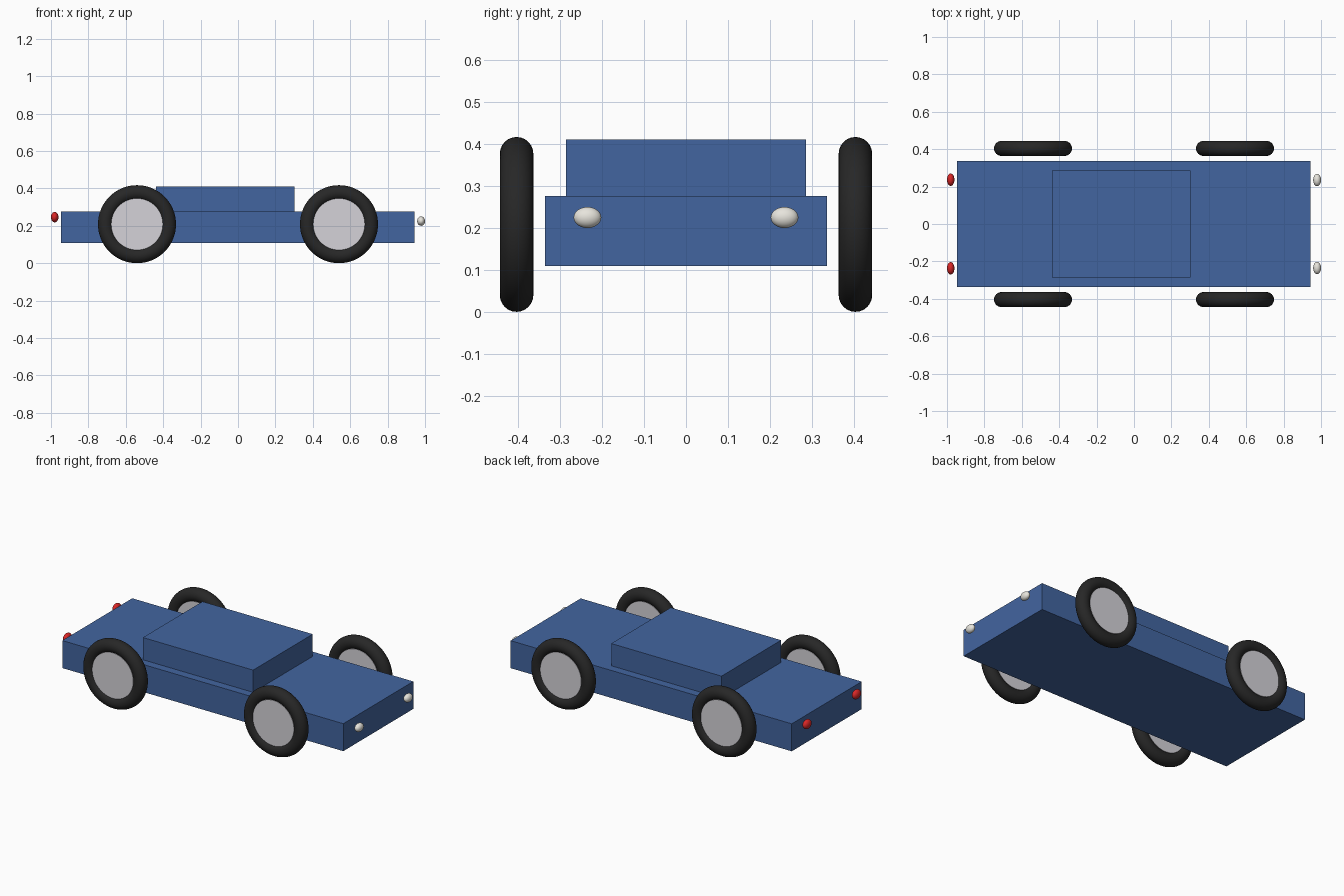
import bpy
from math import radians

if "Cube" in bpy.data.objects:
    bpy.data.objects.remove(bpy.data.objects["Cube"])


def material(name, color):
    m = bpy.data.materials.new(name)
    m.diffuse_color = (*color, 1)
    m.use_nodes = True
    m.node_tree.nodes["Principled BSDF"].inputs["Base Color"].default_value = m.diffuse_color
    return m


BLUE = material("blue_paint", (0.055, 0.13, 0.35))
BLACK = material("black_rubber", (0.02, 0.02, 0.02))
SILVER = material("silver", (0.66, 0.65, 0.69))
WHITE = material("lamp_white", (0.8, 0.78, 0.72))
RED = material("lamp_red", (0.7, 0.02, 0.02))


def finish(name, mat, smooth=False):
    ob = bpy.context.object
    ob.name = name
    ob.data.materials.append(mat)
    bpy.ops.object.transform_apply(location=False, rotation=True, scale=True)
    if smooth:
        bpy.ops.object.shade_smooth_by_angle(angle=radians(40))
    return ob


def box(name, x0, x1, half_y, z0, z1, mat):
    bpy.ops.mesh.primitive_cube_add(size=1, location=((x0 + x1) / 2, 0, (z0 + z1) / 2))
    bpy.context.object.scale = (x1 - x0, 2 * half_y, z1 - z0)
    finish(name, mat)


def lamp(name, x, y, z, radii, mat):
    bpy.ops.mesh.primitive_uv_sphere_add(segments=32, ring_count=16, radius=1, location=(x, y, z))
    bpy.context.object.scale = radii
    finish(name, mat, True)


# Body and cabin
box("body", -0.946, 0.943, 0.336, 0.109, 0.276, BLUE)
box("cabin", -0.439, 0.302, 0.286, 0.276, 0.411, BLUE)

for side, y in (("right", -1), ("left", 1)):
    # Wheels: round tyre with a solid disc hub
    for end, x in (("rear", -0.54), ("front", 0.54)):
        pos = (x, y * 0.404, 0.2085)
        turn = (radians(90), 0, 0)
        bpy.ops.mesh.primitive_torus_add(major_segments=64, minor_segments=24, major_radius=0.1685,
                                         minor_radius=0.04, location=pos, rotation=turn)
        finish(f"{end}_{side}_tyre", BLACK, True)
        bpy.ops.mesh.primitive_cylinder_add(vertices=64, radius=0.138, depth=0.056,
                                            location=pos, rotation=turn)
        finish(f"{end}_{side}_hub", SILVER, True)
    # Lamps
    lamp(f"{side}_headlight", 0.979, y * 0.235, 0.225, (0.021, 0.033, 0.025), WHITE)
    lamp(f"{side}_tail_light", -0.98, y * 0.237, 0.246, (0.02, 0.033, 0.028), RED)
